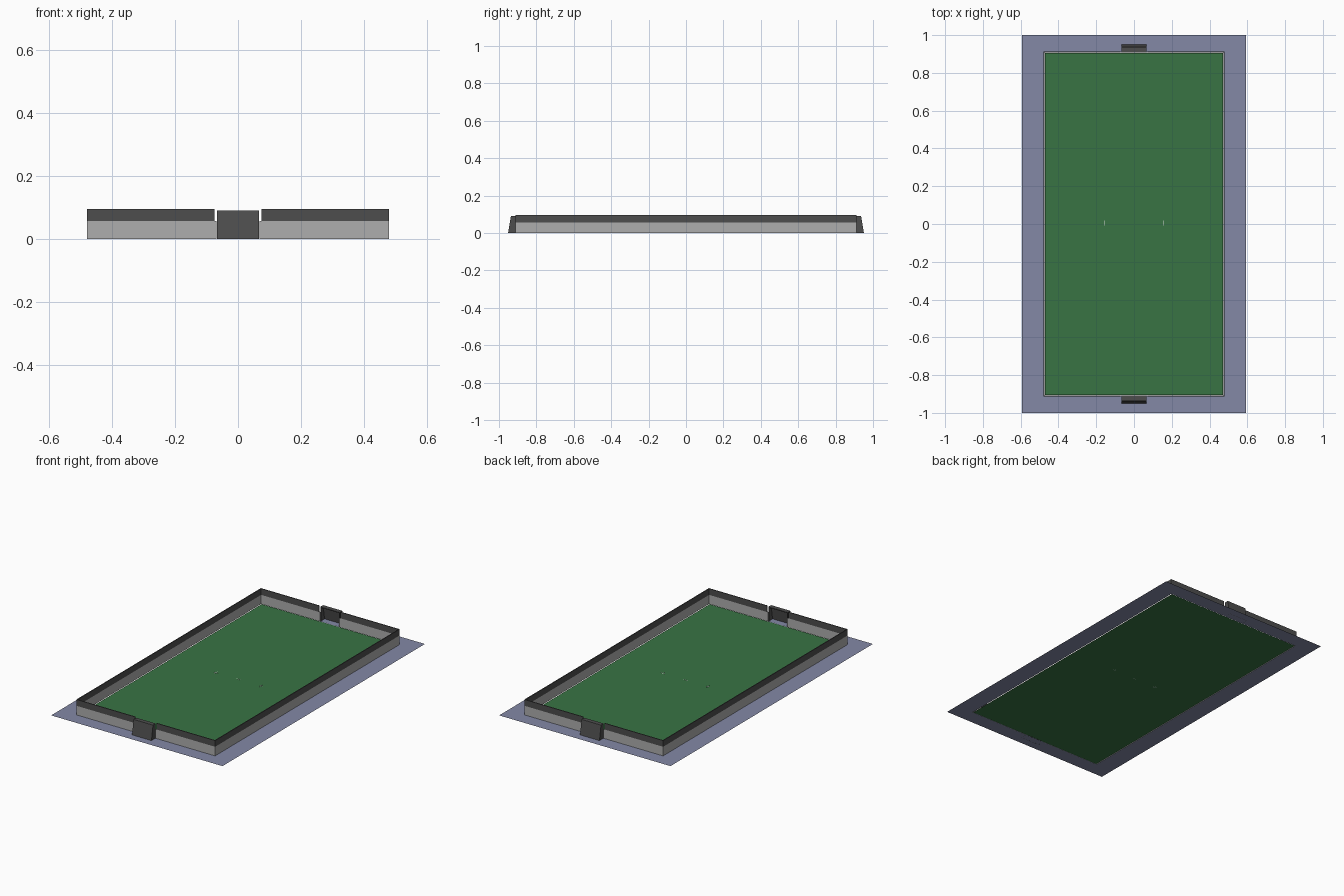
import bpy, bmesh

cube = bpy.data.objects.get("Cube")
if cube:
    bpy.data.objects.remove(cube, do_unlink=True)


def material(name, rgb):
    m = bpy.data.materials.new(name)
    m.use_nodes = True
    m.diffuse_color = (*rgb, 1)
    m.node_tree.nodes["Principled BSDF"].inputs["Base Color"].default_value = (*rgb, 1)
    return m


GREEN = material("turf green", (0.04, 0.175, 0.057))
BLUE = material("paving blue grey", (0.23, 0.25, 0.38))
GREY = material("board grey", (0.42, 0.42, 0.42))
DARK = material("mesh dark grey", (0.075, 0.075, 0.075))
WHITE = material("line white", (0.85, 0.85, 0.85))


def finish(name, bm, mat):
    me = bpy.data.meshes.new(name)
    bmesh.ops.recalc_face_normals(bm, faces=bm.faces)
    bm.to_mesh(me)
    bm.free()
    me.materials.append(mat)
    ob = bpy.data.objects.new(name, me)
    bpy.context.collection.objects.link(ob)
    return ob


def box(name, x, y, z, mat):
    bm = bmesh.new()
    bmesh.ops.create_cube(bm, size=1)
    for v in bm.verts:
        for i, (lo, hi) in enumerate((x, y, z)):
            v.co[i] = lo if v.co[i] < 0 else hi
    return finish(name, bm, mat)


def sheet(name, outer, inner, mat):
    """Flat upward rectangle on the floor, with an optional rectangular hole."""
    bm = bmesh.new()
    signs = ((-1, -1), (1, -1), (1, 1), (-1, 1))
    ring = [bm.verts.new((sx * outer[0], sy * outer[1], 0)) for sx, sy in signs]
    if inner:
        hole = [bm.verts.new((sx * inner[0], sy * inner[1], 0)) for sx, sy in signs]
        for i in range(4):
            j = (i + 1) % 4
            bm.faces.new((ring[i], ring[j], hole[j], hole[i]))
    else:
        bm.faces.new(ring)
    for f in bm.faces:
        f.normal_update()
        if f.normal.z < 0:
            f.normal_flip()
    me = bpy.data.meshes.new(name)
    bm.to_mesh(me)
    bm.free()
    me.materials.append(mat)
    bpy.context.collection.objects.link(bpy.data.objects.new(name, me))


# Floor: turf with a narrow gap to the paved surround
WX, WY = 0.48, 0.912
T = 0.005
sheet("paving", (0.593, 1.0), (WX - T, WY - T), BLUE)
sheet("pitch", (0.471, 0.906), None, GREEN)

# Boundary walls: solid boards below, mesh fence above
BOARD, FENCE = 0.057, 0.096


def span(s, a, b):
    return tuple(sorted((s * a, s * b)))


for s, side in ((1, "left"), (-1, "right")):
    x = span(s, WX - T, WX)
    box(side + "_board", x, (-WY, WY), (0, BOARD), GREY)
    box(side + "_fence", x, (-WY, WY), (BOARD, FENCE), DARK)
    for e, end in ((1, "back"), (-1, "front")):
        y = span(e, WY - T, WY)
        box(f"{end}_{side}_board", span(s, 0.068, WX - T), y, (0, BOARD), GREY)
        box(f"{end}_{side}_fence", span(s, 0.075, WX - T), y, (BOARD, FENCE), DARK)

# Goals: open towards the pitch, with a sloping back
G, MOUTH, RIDGE, FOOT, TOP = 0.067, 0.911, 0.936, 0.951, 0.091
for e, end in ((1, "back"), (-1, "front")):
    bm = bmesh.new()
    profile = ((MOUTH, 0), (MOUTH, TOP), (RIDGE, TOP), (FOOT, 0))
    a, b = [[bm.verts.new((s * G, e * y, z)) for y, z in profile] for s in (-1, 1)]
    bm.faces.new(a)
    bm.faces.new(b)
    for i in (1, 2):
        bm.faces.new((a[i], a[i + 1], b[i + 1], b[i]))
    goal = finish(end + "_goal_net", bm, DARK)
    solid = goal.modifiers.new("thickness", "SOLIDIFY")
    solid.thickness = 0.002
    # Frame around the mouth
    y = span(e, MOUTH - 0.002, MOUTH + 0.003)
    for s, side in ((1, "left"), (-1, "right")):
        box(f"{end}_goal_{side}_post", span(s, G - 0.005, G), y, (0, TOP), DARK)
    box(end + "_goal_crossbar", (-G, G), y, (TOP - 0.005, TOP), DARK)

# Centre markings
box("centre_dash", (-0.014, 0.014), (0.004, 0.006), (0, 0.001), WHITE)
for s, side in ((1, "left"), (-1, "right")):
    c = s * 0.155
    box(side + "_cross_bar", (c - 0.014, c + 0.014), (0.004, 0.006), (0, 0.001), WHITE)
    box(side + "_cross_stem", (c - 0.001, c + 0.001), (-0.009, 0.019), (0, 0.0012), WHITE)
